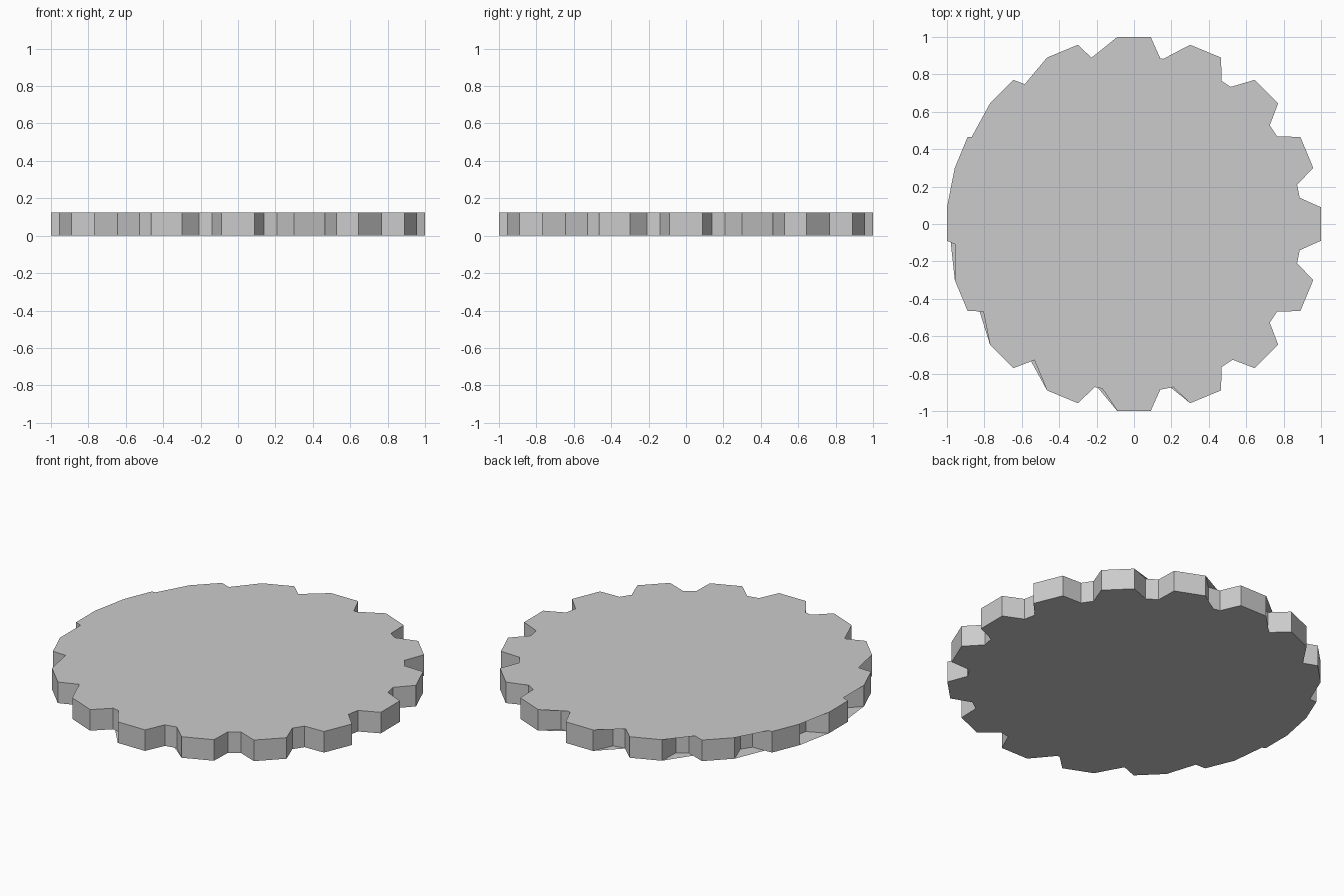
import bpy, bmesh
from math import sin, cos, radians

if "Cube" in bpy.data.objects:
    bpy.data.objects.remove(bpy.data.objects["Cube"])

TEETH = 16
HEIGHT = 0.125
TIP_R, ROOT_R = 1.004, 0.897
# One tooth: root, tip, tip, root as (radius, angle offset in degrees)
TOOTH = [(ROOT_R, -9.0), (TIP_R, -5.1), (TIP_R, 5.1), (ROOT_R, 9.0)]

outline = []
for k in range(TEETH):
    for r, a in TOOTH:
        t = radians(k * 360 / TEETH + a)
        outline.append((r * cos(t), r * sin(t)))
n = len(outline)

bm = bmesh.new()


def ring(z):
    return [bm.verts.new((x, y, z)) for x, y in outline]


def fan(verts, hub, flip):
    """Cap fanned from one rim corner, which webs over the gaps near it."""
    for i in range(1, n - 1):
        tri = [verts[hub], verts[(hub + i) % n], verts[(hub + i + 1) % n]]
        bm.faces.new(tri[::-1] if flip else tri)


# Toothed rim wall
low, high = ring(0), ring(HEIGHT)
for i in range(n):
    j = (i + 1) % n
    bm.faces.new((low[i], low[j], high[j], high[i]))

# Top and bottom caps, fanned from neighbouring teeth on the left side
fan(high, 30, False)
fan(low, 33, True)

mesh = bpy.data.meshes.new("gear_disc")
bm.to_mesh(mesh)
bm.free()
gear = bpy.data.objects.new("gear_disc", mesh)
bpy.context.collection.objects.link(gear)
